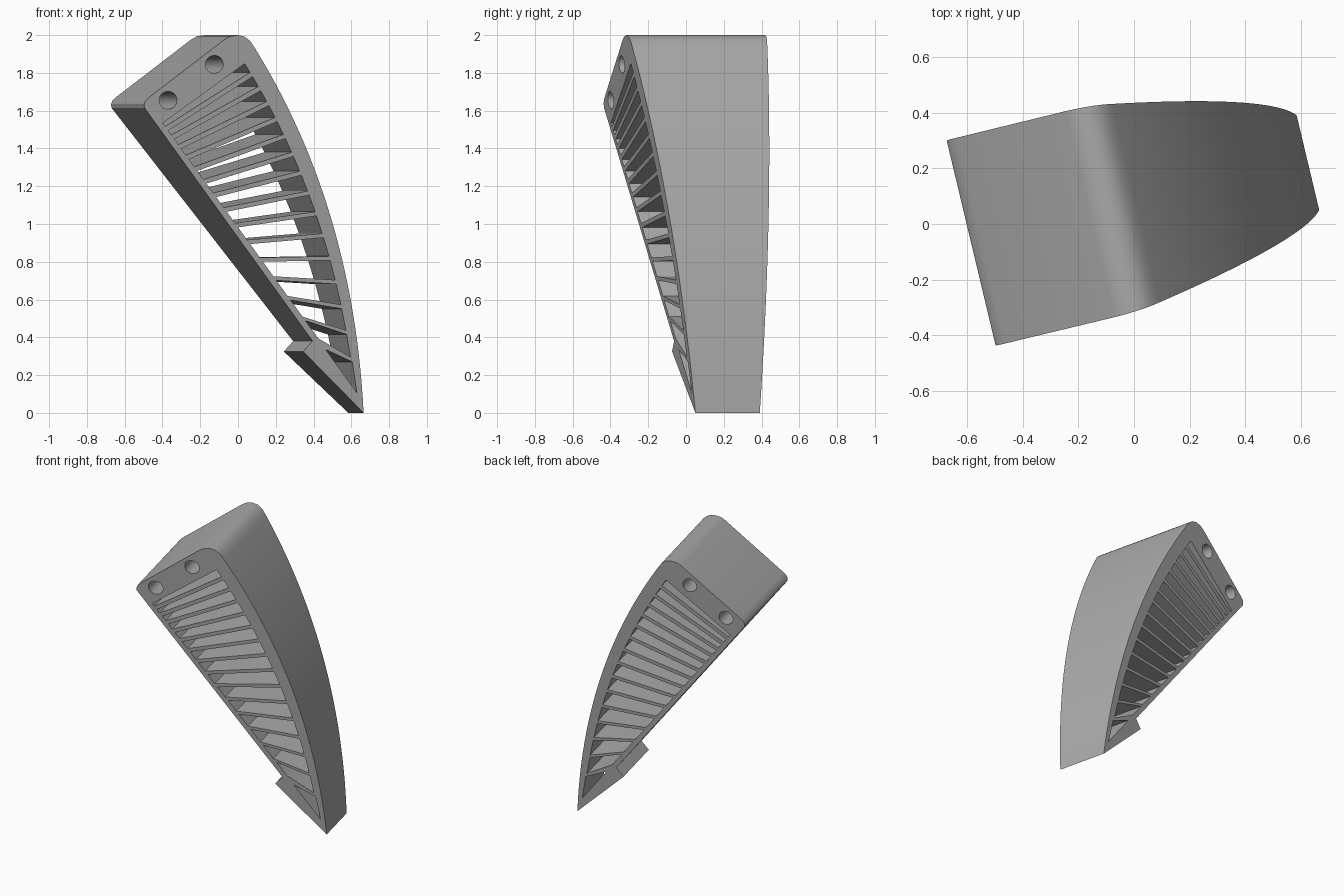
import bpy, bmesh, math
from mathutils import Vector

cube = bpy.data.objects.get("Cube")
if cube:
    bpy.data.objects.remove(cube, do_unlink=True)

DEPTH_DIR = Vector((-0.232, 0.973, 0))


def on_front(x, z):
    """Point of the sloping front face."""
    return Vector((x, 0.3034 * x - 0.0816 * z - 0.1518, z))


def depth(x, z):
    """Thickness, tapering toward the tip."""
    return 0.4306 - 0.1212 * x + 0.1622 * z


def curve_point(t):
    """Bowed outer edge as a quadratic curve."""
    s = 1 - t
    return (0.09 * s * s + 1.22 * s * t + 0.665 * t * t,
            1.93 * s * s + 2.18 * s * t)


def outer_x(z):
    return curve_point((math.sqrt(2.8224 + 1.93 - z) - 1.68) / 0.5)[0]


def inner_right(z):
    return (outer_x(z) - 0.035 - 0.037 * z, z)


def inner_left(z):
    return (-0.46 + 0.722 * (1.62 - z), z)


def rib_left(k):
    return 1.545 - 0.0398 * k - 0.00269 * k * (k - 1)


def rib_right(k):
    return 1.86 - 0.069 * k - 0.00257 * k * (k - 1)


# Outline: rounded base, bowed edge, pointed tip, hook
outline = [(-0.495, 1.615), (-0.497, 1.635), (-0.488, 1.655), (-0.465, 1.675),
           (-0.07, 1.978), (-0.04, 1.994), (0.0, 2.0), (0.035, 1.992),
           (0.065, 1.968)]
outline += [curve_point(i / 28) for i in range(29)]
outline += [(0.345, 0.325), (0.395, 0.38)]
loops = [outline]

# Slots between the ribs
HALF_RIB = 0.011
for k in range(15):
    lt, rt = rib_left(k) - HALF_RIB, rib_right(k) - HALF_RIB
    lb, rb = rib_left(k + 1) + HALF_RIB, rib_right(k + 1) + HALF_RIB
    loops.append([inner_left(lt), inner_right(rt), inner_right(rb), inner_left(lb)])
loops.append([(0.465, 0.335), (0.605, 0.27), (0.63, 0.105)])

# Mounting holes
for cx, cz in ((-0.37, 1.655), (-0.125, 1.845)):
    ring = [math.tau * i / 32 for i in range(32)]
    loops.append([(cx + 0.047 * math.cos(a), cz + 0.047 * math.sin(a)) for a in ring])

# Fill the flat profile, then sweep it through the tapered thickness
bm = bmesh.new()
edges = []
for loop in loops:
    verts = [bm.verts.new((x, 0, z)) for x, z in loop]
    edges += [bm.edges.new((v, verts[i - 1])) for i, v in enumerate(verts)]
bmesh.ops.triangle_fill(bm, use_beauty=True, edges=edges, normal=(0, -1, 0))
swept = bmesh.ops.extrude_face_region(bm, geom=bm.faces[:], use_keep_orig=True)
back = {g for g in swept["geom"] if isinstance(g, bmesh.types.BMVert)}
for v in bm.verts:
    x, z = v.co.x, v.co.z
    v.co = on_front(x, z)
    if v in back:
        v.co += DEPTH_DIR * depth(x, z)
bmesh.ops.recalc_face_normals(bm, faces=bm.faces)
mesh = bpy.data.meshes.new("ribbed_finger")
bm.to_mesh(mesh)
bm.free()

finger = bpy.data.objects.new("ribbed_finger", mesh)
bpy.context.collection.objects.link(finger)

# Plain grey material
grey = bpy.data.materials.new("grey_plastic")
grey.use_nodes = True
colour = (0.4, 0.4, 0.4, 1)
grey.diffuse_color = colour
grey.node_tree.nodes["Principled BSDF"].inputs["Base Color"].default_value = colour
mesh.materials.append(grey)

# Smooth the bowed edge and holes, keep corners sharp
bpy.ops.object.select_all(action="DESELECT")
finger.select_set(True)
bpy.context.view_layer.objects.active = finger
bpy.ops.object.shade_smooth_by_angle(angle=math.radians(30))
